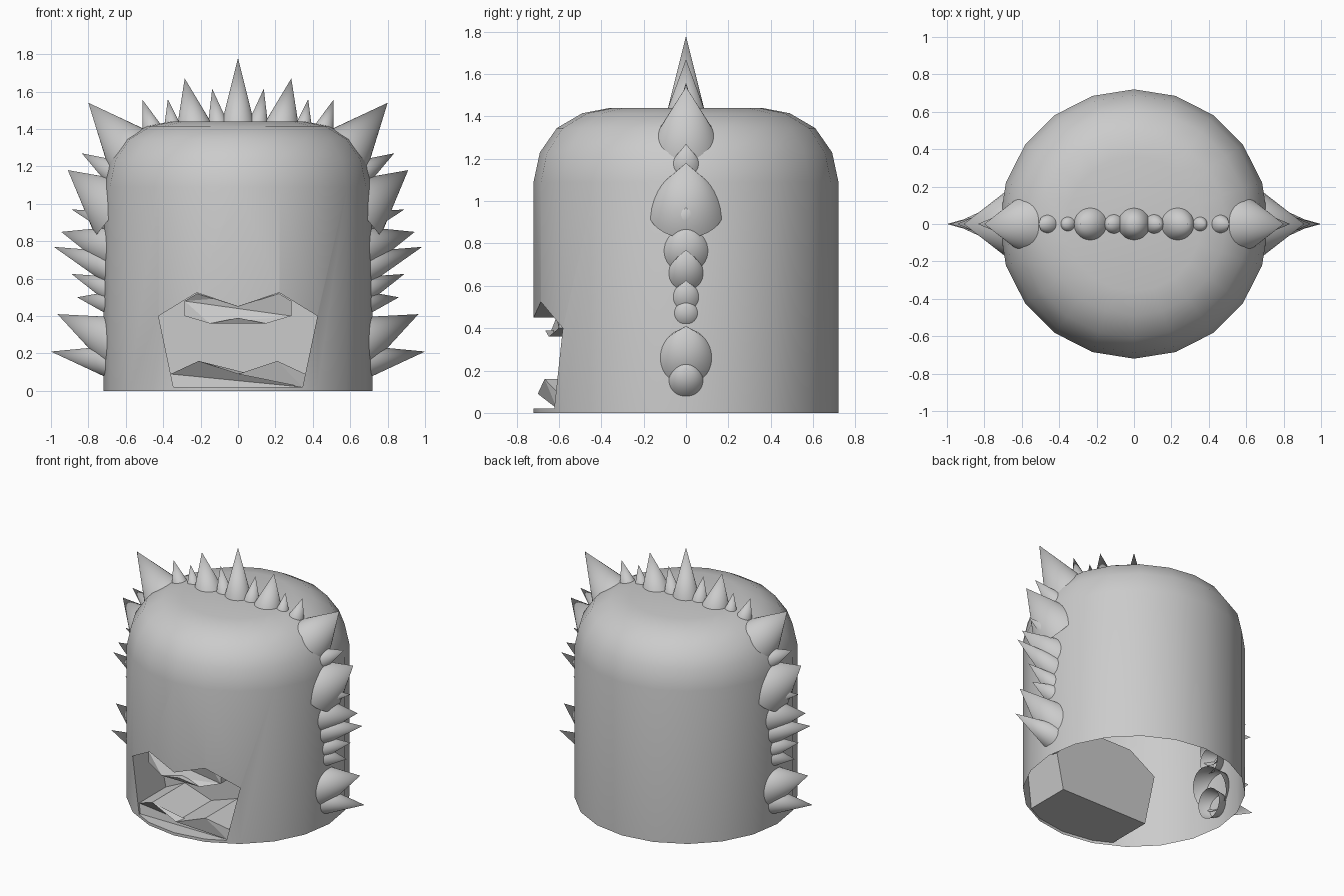
import bpy, bmesh, math
from mathutils import Vector

if "Cube" in bpy.data.objects:
    bpy.data.objects.remove(bpy.data.objects["Cube"])


def make_object(name, bm, smooth=None):
    bmesh.ops.recalc_face_normals(bm, faces=bm.faces)
    me = bpy.data.meshes.new(name)
    bm.to_mesh(me)
    bm.free()
    ob = bpy.data.objects.new(name, me)
    bpy.context.collection.objects.link(ob)
    if smooth:
        shade(ob, smooth)
    return ob


def select_only(ob):
    bpy.ops.object.select_all(action='DESELECT')
    ob.select_set(True)
    bpy.context.view_layer.objects.active = ob


def shade(ob, degrees):
    select_only(ob)
    bpy.ops.object.shade_smooth_by_angle(angle=math.radians(degrees))


def prism(name, outline, front, back):
    """Extrude an x-z outline from front(x) to the plane y = back."""
    bm = bmesh.new()
    a = [bm.verts.new((x, front(x), z)) for x, z in outline]
    b = [bm.verts.new((x, back, z)) for x, z in outline]
    bm.faces.new(a)
    bm.faces.new(b)
    n = len(a)
    for i in range(n):
        j = (i + 1) % n
        bm.faces.new((a[i], a[j], b[j], b[i]))
    bmesh.ops.triangulate(bm, faces=[f for f in bm.faces if len(f.verts) > 4])
    return make_object(name, bm)


def mirrored(half):
    """Close a right-half outline (top to bottom) with its mirror image."""
    return half + [(-x, z) for x, z in reversed(half) if x > 0]


# Domed body, 20 sides
SIDES = 20
profile = [(0.72, 0), (0.72, 1.09), (0.69, 1.23), (0.61, 1.345),
           (0.49, 1.415), (0.36, 1.44)]
bm = bmesh.new()
rings = []
for r, z in profile:
    rings.append([bm.verts.new((r * math.cos(2 * math.pi * i / SIDES),
                                r * math.sin(2 * math.pi * i / SIDES), z))
                  for i in range(SIDES)])
for lo, hi in zip(rings, rings[1:]):
    for i in range(SIDES):
        j = (i + 1) % SIDES
        bm.faces.new((lo[i], lo[j], hi[j], hi[i]))
bm.faces.new(rings[0])
bm.faces.new(rings[-1])
body = make_object("body", bm)

# Mouth pocket cut into the front
mouth = mirrored([(0, 0.45), (0.22, 0.525), (0.425, 0.40), (0.345, 0.02)])
cutter = prism("mouth_cutter", mouth, lambda x: -0.9, -0.30)
cutter.hide_render = True
mod = body.modifiers.new("mouth", 'BOOLEAN')
mod.operation = 'DIFFERENCE'
mod.solver = 'EXACT'
mod.object = cutter
select_only(body)
bpy.ops.object.modifier_apply(modifier="mouth")
bpy.data.objects.remove(cutter)

# Open underside
bm = bmesh.new()
bm.from_mesh(body.data)
floor = [f for f in bm.faces if all(v.co.z < 0.001 for v in f.verts)]
bmesh.ops.delete(bm, geom=floor, context='FACES')
bm.to_mesh(body.data)
bm.free()
shade(body, 35)

# Upper and lower teeth plates
upper = mirrored([(0, 0.45), (0.22, 0.52), (0.285, 0.48), (0.285, 0.40),
                  (0.15, 0.36), (0, 0.39)])
lower = mirrored([(0, 0.09), (0.21, 0.16), (0.36, 0.09), (0.345, 0.02)])
prism("upper_teeth", upper, lambda x: -math.sqrt(0.665 ** 2 - x * x), -0.48)
prism("lower_teeth", lower, lambda x: -math.sqrt(0.70 ** 2 - x * x), -0.30)


# Crest of spikes: base x, base z, tip x, tip z, radius at the body surface
def spike(name, base, tip, radius, sink):
    base, tip = Vector(base), Vector(tip)
    axis = tip - base
    grow = 1 + sink / axis.length
    length = axis.length * grow
    bm = bmesh.new()
    bmesh.ops.create_cone(bm, cap_ends=False, segments=32,
                          radius1=radius * grow, radius2=0, depth=length)
    bmesh.ops.remove_doubles(bm, verts=bm.verts, dist=1e-5)
    rot = axis.to_track_quat('Z', 'Y').to_matrix().to_4x4()
    bmesh.ops.transform(bm, matrix=rot, verts=bm.verts)
    bmesh.ops.translate(bm, vec=tip - axis.normalized() * length / 2,
                        verts=bm.verts)
    make_object(name, bm, 40)


spikes = [
    (0.71, 0.16, 1.00, 0.21, 0.08),
    (0.71, 0.29, 0.965, 0.41, 0.115),
    (0.71, 0.475, 0.86, 0.50, 0.055),
    (0.71, 0.555, 0.89, 0.625, 0.06),
    (0.71, 0.67, 0.985, 0.77, 0.08),
    (0.71, 0.78, 0.945, 0.85, 0.10),
    (0.71, 0.91, 0.89, 0.97, 0.05),
    (0.71, 1.02, 0.91, 1.18, 0.14),
    (0.70, 1.19, 0.835, 1.27, 0.055),
    (0.60, 1.31, 0.80, 1.54, 0.135),
    (0.465, 1.42, 0.51, 1.555, 0.047),
    (0.355, 1.44, 0.375, 1.56, 0.037),
    (0.24, 1.44, 0.285, 1.67, 0.085),
    (0.11, 1.44, 0.138, 1.615, 0.05),
]
for n, (bx, bz, tx, tz, r) in enumerate(spikes):
    for side, s in (("right", 1), ("left", -1)):
        spike(f"spike_{side}_{n + 1}", (s * bx, 0, bz), (s * tx, 0, tz), r,
              0.08 if bx > 0.5 else 0.03)
spike("spike_crown", (0, 0, 1.44), (0, 0, 1.78), 0.085, 0.03)
